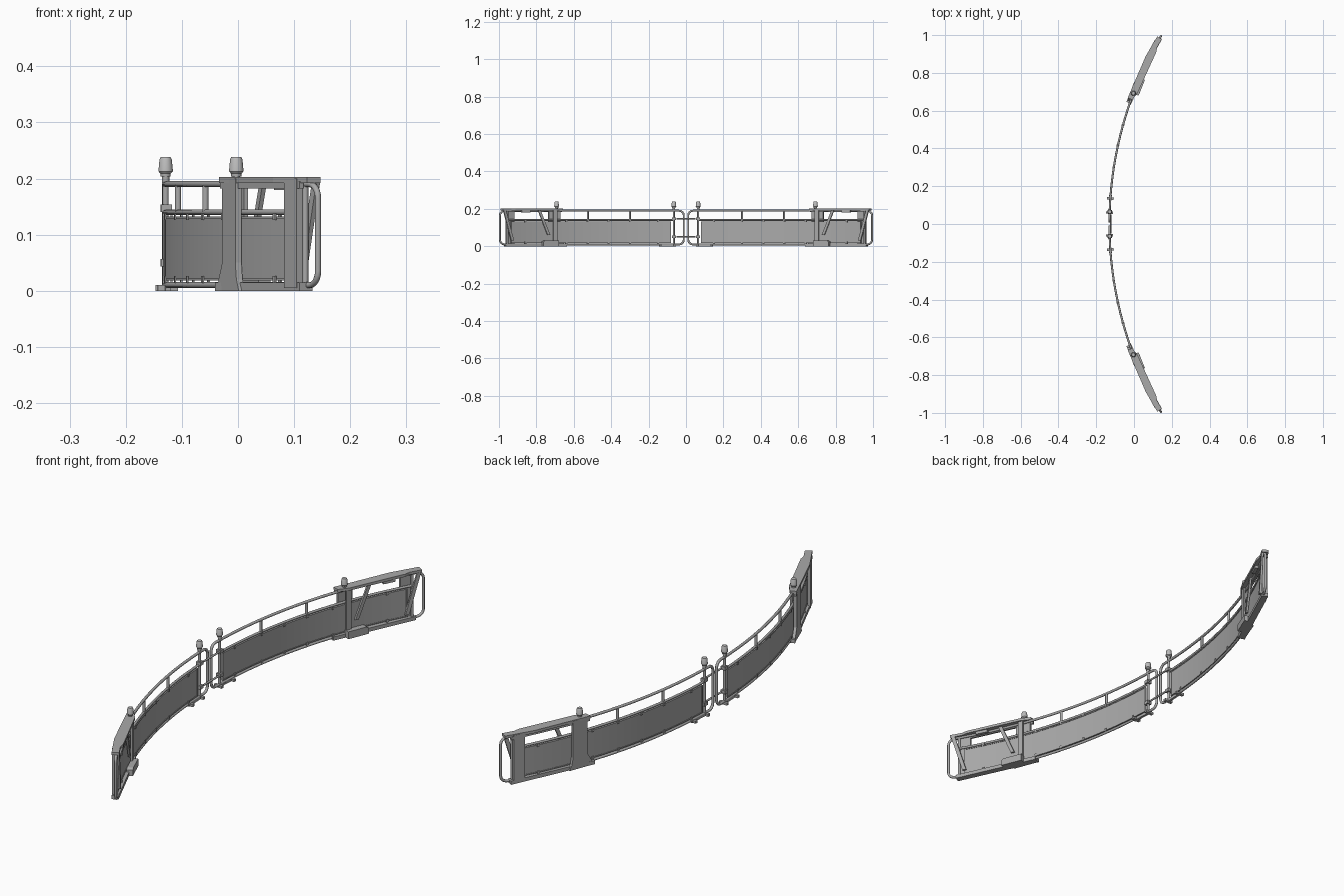
import bpy, bmesh, math
from mathutils import Vector

cube = bpy.data.objects.get("Cube")
if cube:
    bpy.data.objects.remove(cube)

R, X0 = 1.95, -0.13          # radius of the barrier arc and its crown


def material(name, value):
    m = bpy.data.materials.new(name)
    m.use_nodes = True
    color = (value, value, value, 1)
    m.diffuse_color = color
    m.node_tree.nodes["Principled BSDF"].inputs["Base Color"].default_value = color
    return m


STEEL = material("grey steel", 0.4)
LAMP = material("light grey lamp", 0.5)


def arc(y, off=0.0, z=0.0):
    """Point on the arc; off moves towards the concave side."""
    a = math.asin(y / R)
    return Vector((X0 + R - (R - off) * math.cos(a), (R - off) * math.sin(a), z))


def finish(name, bm, mat=STEEL, smooth=False):
    bmesh.ops.recalc_face_normals(bm, faces=bm.faces)
    me = bpy.data.meshes.new(name)
    bm.to_mesh(me)
    bm.free()
    me.materials.append(mat)
    ob = bpy.data.objects.new(name, me)
    bpy.context.collection.objects.link(ob)
    if smooth:
        bpy.ops.object.select_all(action='DESELECT')
        ob.select_set(True)
        bpy.context.view_layer.objects.active = ob
        bpy.ops.object.shade_smooth_by_angle(angle=math.radians(40))


def skin(bm, rings, closed=False):
    """Join successive rings of vertices, capping the ends of an open run."""
    pairs = list(zip(rings, rings[1:]))
    if closed:
        pairs.append((rings[-1], rings[0]))
    else:
        bm.faces.new(rings[0])
        bm.faces.new(rings[-1])
    for q, w in pairs:
        for k in range(len(q)):
            j = (k + 1) % len(q)
            bm.faces.new((q[k], q[j], w[j], w[k]))


def tube(name, pts, r, closed=False, sides=10):
    bm = bmesh.new()
    rings, n = [], len(pts)
    for i, p in enumerate(pts):
        a = pts[i - 1] if closed or i else p
        b = pts[(i + 1) % n] if closed or i < n - 1 else p
        t = (b - a).normalized()
        side = arc(p.y, 1) - arc(p.y)          # frame stays aligned to the arc normal
        u = (side - t * side.dot(t)).normalized()
        v = t.cross(u)
        rings.append([bm.verts.new(p + r * (u * math.cos(k * math.tau / sides)
                      + v * math.sin(k * math.tau / sides))) for k in range(sides)])
    skin(bm, rings, closed)
    finish(name, bm, smooth=True)


def slab(name, outline, off0, off1):
    """Side outline in (y, z) given thickness across the arc."""
    bm = bmesh.new()
    skin(bm, [[bm.verts.new(arc(y, o, z)) for y, z in outline] for o in (off0, off1)])
    finish(name, bm)


def box(name, y0, y1, z0, z1, off0, off1):
    slab(name, [(y0, z0), (y1, z0), (y1, z1), (y0, z1)], off0, off1)


def plate(name, outline, z0, z1):
    """Plan outline in (y, offset) given a height."""
    bm = bmesh.new()
    skin(bm, [[bm.verts.new(arc(y, o, z)) for y, o in outline] for z in (z0, z1)])
    finish(name, bm)


def lathe(name, center, profile, mat, sides=20):
    bm = bmesh.new()
    skin(bm, [[bm.verts.new((center.x + r * math.cos(k * math.tau / sides),
                             center.y + r * math.sin(k * math.tau / sides), z))
               for k in range(sides)] for r, z in profile])
    finish(name, bm, mat, True)


def curved_panel(name, y0, y1, z0, z1, half, steps=28):
    bm = bmesh.new()
    corners = ((-half, z0), (half, z0), (half, z1), (-half, z1))
    skin(bm, [[bm.verts.new(arc(y0 + (y1 - y0) * i / steps, o, z)) for o, z in corners]
              for i in range(steps + 1)])
    finish(name, bm, smooth=True)


def rail_path(y0, y1, z, steps=28):
    return [arc(y0 + (y1 - y0) * i / steps, 0, z) for i in range(steps + 1)]


def rounded_loop(y0, y1, z0, z1, r):
    pts = []
    for cy, cz, start in ((y1 - r, z1 - r, 0), (y0 + r, z1 - r, 90),
                          (y0 + r, z0 + r, 180), (y1 - r, z0 + r, 270)):
        for d in range(start, start + 91, 15):
            a = math.radians(d)
            pts.append(arc(cy + r * math.cos(a), 0, cz + r * math.sin(a)))
        if start == 0:
            pts += rail_path(y1 - r, y0 + r, z1)[1:-1]
        elif start == 180:
            pts += rail_path(y0 + r, y1 - r, z0)[1:-1]
    return pts


# Centre latch pins joining both leaves
for z in (0.05, 0.147):
    tube("latch_pin", [arc(-0.05, 0.006, z), arc(0.05, 0.006, z)], 0.004)

before = set(bpy.data.objects)

# Tubular gate frame and rails
tube("gate_frame", rounded_loop(0.012, 0.9945, 0.01, 0.19, 0.025), 0.0055, True)
tube("middle_rail", rail_path(0.065, 0.955, 0.14), 0.005)
for y in (0.30, 0.525):
    tube("rail_upright", [arc(y, 0, 0.14), arc(y, 0, 0.19)], 0.0055)
for y in (0.065, 0.955):
    tube("gate_upright", [arc(y, 0, 0.005), arc(y, 0, 0.2)], 0.0055)

# Infill panel with rim and clips
curved_panel("infill_panel", 0.08, 0.935, 0.02, 0.13, 0.002)
for z in (0.018, 0.128):
    curved_panel("panel_rim", 0.08, 0.935, z, z + 0.004, 0.004)
for y in (0.08, 0.932):
    box("panel_end_rim", y, y + 0.004, 0.018, 0.132, -0.004, 0.004)
for y in (0.15, 0.3, 0.415, 0.525, 0.64, 0.86):
    for z in (0.014, 0.126):
        for o in (-0.007, 0.004):
            box("panel_clip", y - 0.004, y + 0.004, z, z + 0.012, o, o + 0.003)

# Latch sleeves
for z in (0.05, 0.147):
    box("latch_sleeve", 0.055, 0.075, z - 0.007, z + 0.007, -0.009, 0.011)

# Centre foot
box("foot_bar", 0.055, 0.145, 0, 0.008, -0.005, 0.005)
for y in (0.06, 0.135):
    box("foot_cross_bar", y - 0.006, y + 0.006, 0, 0.01, -0.018, 0.018)

# Beacon lamps
for y in (0.065, 0.692):
    c = arc(y)
    lathe("lamp_base", c, [(0.0065, 0.19), (0.0065, 0.204), (0.009, 0.204), (0.009, 0.211)], STEEL)
    lathe("lamp", c, [(0.0095, 0.209), (0.013, 0.213), (0.011, 0.234), (0.009, 0.238)], LAMP)

# Rigid outer support: posts, beams and flared base
slab("main_post", [(0.645, 0), (0.745, 0), (0.735, 0.02), (0.73, 0.05), (0.73, 0.2),
                   (0.67, 0.2), (0.67, 0.05), (0.652, 0.02)], -0.018, -0.006)
box("outer_post", 0.915, 0.955, 0.005, 0.2, -0.018, -0.006)
plate("top_beam", [(0.66, -0.02), (0.88, -0.02), (0.985, -0.016), (0.985, 0.012),
                   (0.94, 0.012), (0.92, 0.02), (0.7, 0.02), (0.66, 0.006)], 0.192, 0.203)
box("top_beam_lip", 0.66, 0.965, 0.182, 0.195, -0.018, -0.01)
plate("bottom_beam", [(0.64, -0.02), (0.965, -0.018), (0.965, 0.008), (0.64, 0.008)], 0, 0.015)
slab("base_box", [(0.69, 0), (0.775, 0), (0.775, 0.024), (0.765, 0.03), (0.69, 0.03)], 0.006, 0.03)
box("beam_block", 0.84, 0.885, 0.18, 0.193, 0.004, 0.018)
box("inner_post", 0.693, 0.713, 0, 0.2, 0.006, 0.014)

# Diagonal braces on the concave side
for y_low, z_low, y_top in ((0.73, 0.06, 0.782), (0.925, 0.03, 0.968)):
    slab("diagonal_brace", [(y_low, z_low), (y_low + 0.014, z_low),
                            (y_top + 0.014, 0.194), (y_top, 0.194)], 0.005, 0.013)

# Second gate leaf, mirrored across the middle
for ob in sorted(set(bpy.data.objects) - before, key=lambda o: o.name):
    twin = ob.copy()
    twin.data = ob.data.copy()
    for v in twin.data.vertices:
        v.co.y = -v.co.y
    twin.data.flip_normals()
    twin.name = "mirrored_" + ob.name
    bpy.context.collection.objects.link(twin)
